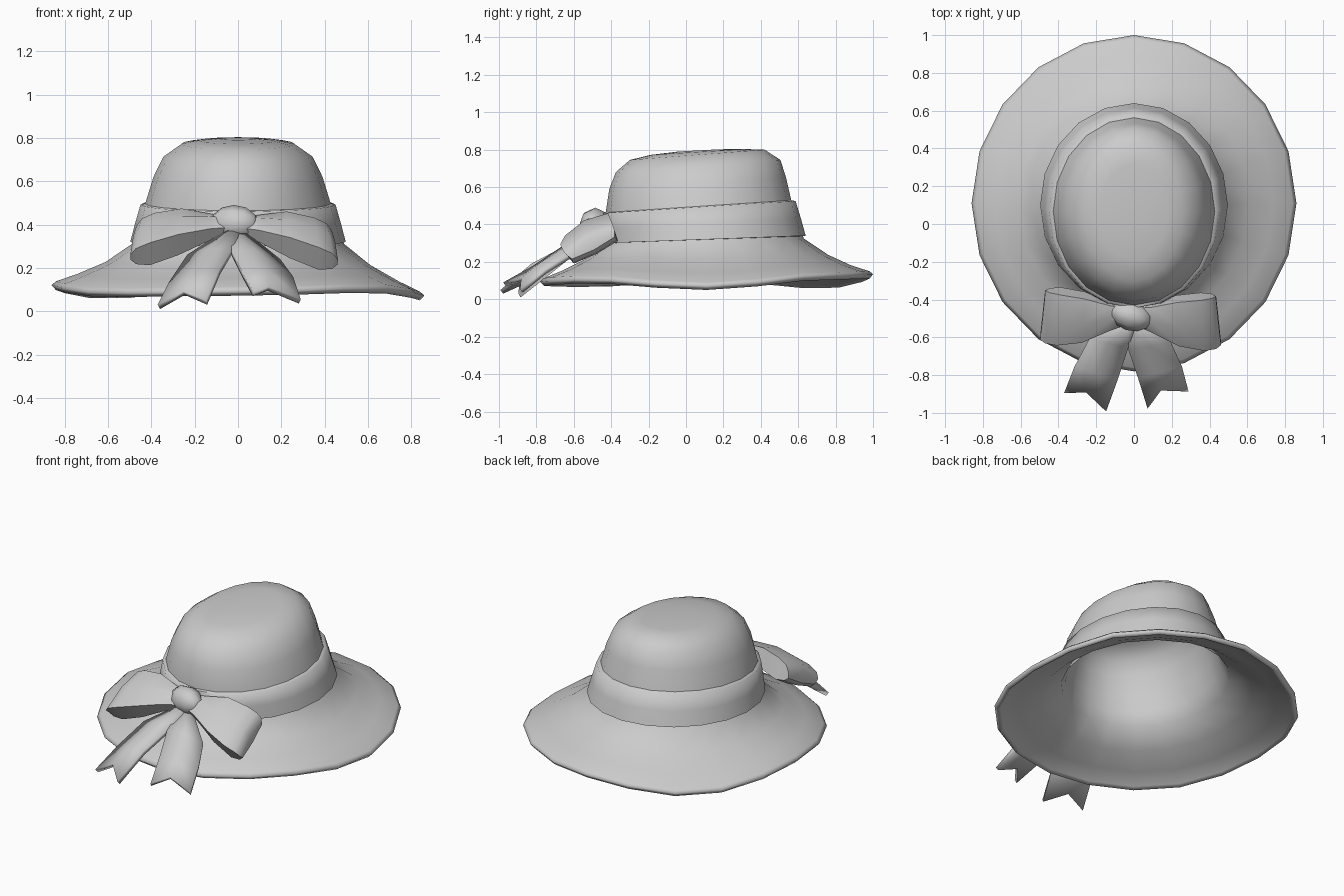
import bpy, math
from mathutils import Vector

cube = bpy.data.objects.get("Cube")
if cube:
    bpy.data.objects.remove(cube)

SIDES = 20

felt = bpy.data.materials.new("light_grey")
felt.use_nodes = True
felt.diffuse_color = (0.6, 0.6, 0.6, 1)
felt.node_tree.nodes["Principled BSDF"].inputs["Base Color"].default_value = (0.6, 0.6, 0.6, 1)


def make(name, verts, faces, thickness=0, offset=0, smooth=40):
    """Mesh object with optional solid thickness and angle-based smoothing."""
    mesh = bpy.data.meshes.new(name)
    mesh.from_pydata(verts, [], faces)
    mesh.materials.append(felt)
    obj = bpy.data.objects.new(name, mesh)
    bpy.context.collection.objects.link(obj)
    bpy.ops.object.select_all(action='DESELECT')
    obj.select_set(True)
    bpy.context.view_layer.objects.active = obj
    bpy.ops.object.mode_set(mode='EDIT')
    bpy.ops.mesh.select_all(action='SELECT')
    bpy.ops.mesh.normals_make_consistent(inside=False)
    bpy.ops.object.mode_set(mode='OBJECT')
    if thickness:
        solid = obj.modifiers.new("thickness", 'SOLIDIFY')
        solid.thickness = thickness
        solid.offset = offset
    bpy.ops.object.shade_smooth_by_angle(angle=math.radians(smooth))
    return obj


def grid_faces(rows, cols, closed=False):
    faces = []
    for r in range(rows - 1):
        for c in range(cols if closed else cols - 1):
            d = (c + 1) % cols
            faces.append((r * cols + c, r * cols + d, (r + 1) * cols + d, (r + 1) * cols + c))
    return faces


# Brim edge height change at every eighth of a turn, starting at +x
EDGE_WAVE = [-0.03, 0.02, 0.025, -0.028, 0.018, -0.01, -0.002, 0.01]


def wave(a):
    t = a / (math.pi / 4)
    i = int(t)
    blend = (1 - math.cos((t - i) * math.pi)) / 2
    return EDGE_WAVE[i % 8] * (1 - blend) + EDGE_WAVE[(i + 1) % 8] * blend


def ring(rx, front, back, z_front, z_back, ripple=0):
    """Tilted oval ring; angle zero points to +x."""
    points = []
    for i in range(SIDES):
        a = 2 * math.pi * i / SIDES
        s = math.sin(a)
        y = (front + back) / 2 + (back - front) / 2 * s
        z = z_front + (z_back - z_front) * (s + 1) / 2
        points.append((rx * math.cos(a), y, z + ripple * wave(a)))
    return points


# Brim and crown in one shell: brim edge up to the softly domed top
shell = [
    (0.86, -0.78, 1.00, 0.095, 0.11, 1.0),
    (0.84, -0.76, 0.98, 0.115, 0.125, 1.0),
    (0.74, -0.66, 0.88, 0.155, 0.165, 0.7),
    (0.61, -0.54, 0.76, 0.215, 0.23, 0.3),
    (0.49, -0.43, 0.63, 0.295, 0.325, 0),
    (0.455, -0.43, 0.59, 0.37, 0.42, 0),
    (0.43, -0.43, 0.565, 0.46, 0.52, 0),
    (0.39, -0.41, 0.535, 0.59, 0.65, 0),
    (0.345, -0.375, 0.505, 0.68, 0.745, 0),
    (0.26, -0.30, 0.42, 0.745, 0.80, 0),
    (0.18, -0.19, 0.32, 0.772, 0.803, 0),
    (0.08, -0.04, 0.18, 0.79, 0.802, 0),
]
verts = [p for r in shell for p in ring(*r)]
faces = grid_faces(len(shell), SIDES, True)
faces.append(tuple(range(len(verts) - SIDES, len(verts))))
hat = make("hat_shell", verts, faces, smooth=75)
# Make sure the outside faces up before thickening inwards
if hat.data.polygons[len(faces) - 1].normal.z < 0:
    hat.data.flip_normals()
solid = hat.modifiers.new("thickness", 'SOLIDIFY')
solid.thickness = 0.03
solid.offset = -1

# Ribbon band around the crown, closed to the inside
band = [
    (0.47, -0.42, 0.61, 0.30, 0.335),
    (0.497, -0.44, 0.64, 0.30, 0.34),
    (0.475, -0.445, 0.615, 0.38, 0.43),
    (0.45, -0.445, 0.586, 0.46, 0.525),
    (0.425, -0.425, 0.56, 0.465, 0.53),
]
make("ribbon_band", [p for r in band for p in ring(*r)],
     grid_faces(len(band), SIDES, True), smooth=75)

# Bow loops: closed pillow shapes widening away from the knot
across = Vector((0, 0.89, 0.46))
outward = Vector((0, -0.46, 0.89))
knot_centre = Vector((-0.018, -0.485, 0.405))
loop_sections = [  # distance out, front offset, back offset, half width
    (0.02, 0.01, -0.02, 0.05), (0.11, 0.035, -0.03, 0.075),
    (0.25, 0.065, -0.05, 0.13), (0.38, 0.06, -0.065, 0.15),
    (0.44, 0.035, -0.055, 0.15), (0.465, 0.0, -0.035, 0.145),
]


def bow_loop(name, side, end_shift):
    points = []
    for x, front, back, half in loop_sections:
        t = min(x / 0.4, 1)
        mid = knot_centre + t * (Vector((0, -0.012, -0.09)) + end_shift)
        # The upper outer corner sits closer to the knot than the lower one
        for w, n in ((1, front), (0, front + 0.025), (-1, front),
                     (-0.88, back), (0, back - 0.01), (0.88, back)):
            reach = side * x * (1 - 0.03 * w)
            points.append(mid + Vector((reach, 0, 0)) + across * half * w + outward * n)
    count = len(loop_sections)
    ends = [tuple(range(6)), tuple(range(6 * count - 6, 6 * count))]
    make(name, points, grid_faces(count, 6, True) + ends)


bow_loop("bow_loop_right", -1, Vector((0, 0.015, 0.012)))
bow_loop("bow_loop_left", 1, Vector((0, -0.015, -0.01)))


# Bow tails: widening strips with a raised middle and a notched end
def bow_tail(name, edges, notch):
    points = []
    for left, right in edges:
        a, b = Vector(left), Vector(right)
        points += [a, (a + b) / 2 + Vector((0, 0, 0.02)), b]
    points[-2] = Vector(notch)
    make(name, points, grid_faces(len(edges), 3), 0.025)


bow_tail("bow_tail_right", [
    ((-0.06, -0.51, 0.36), (0.01, -0.53, 0.36)),
    ((-0.23, -0.60, 0.25), (-0.03, -0.65, 0.27)),
    ((-0.31, -0.75, 0.13), (-0.085, -0.82, 0.18)),
    ((-0.365, -0.89, 0.02), (-0.145, -0.985, 0.04))], (-0.25, -0.885, 0.085))
bow_tail("bow_tail_left", [
    ((-0.03, -0.53, 0.35), (0.04, -0.51, 0.35)),
    ((-0.03, -0.66, 0.27), (0.19, -0.62, 0.23)),
    ((0.02, -0.81, 0.17), (0.25, -0.75, 0.15)),
    ((0.07, -0.97, 0.08), (0.285, -0.88, 0.045))], (0.14, -0.875, 0.105))

# Knot
bpy.ops.mesh.primitive_uv_sphere_add(segments=8, ring_count=6, radius=1,
                                     location=knot_centre, rotation=(0.3, math.pi / 2, 0))
knot = bpy.context.object
knot.name = "bow_knot"
knot.scale = (0.085, 0.08, 0.115)
knot.data.materials.append(felt)
bpy.ops.object.shade_smooth_by_angle(angle=math.radians(50))
